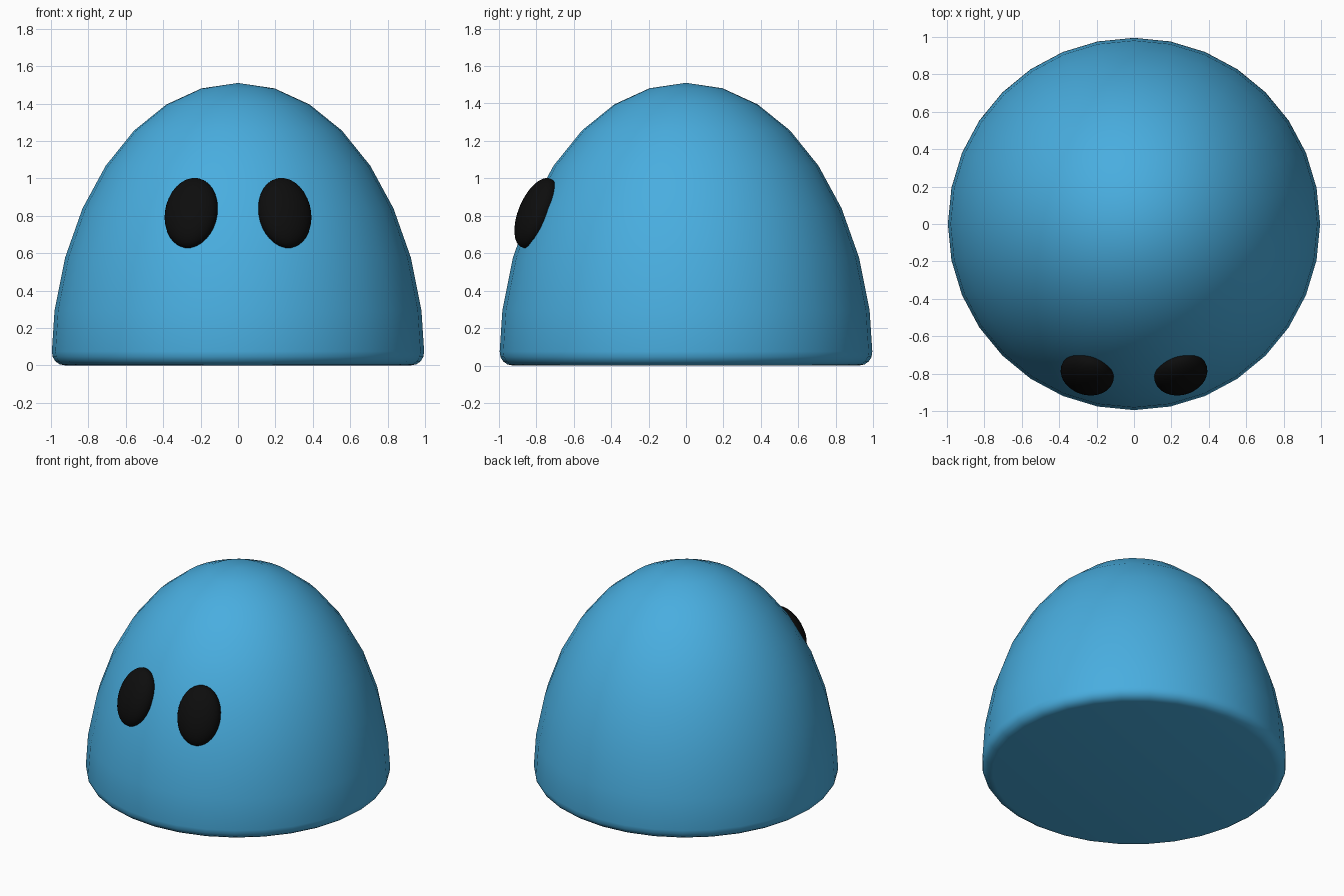
import bpy
import bmesh
from math import radians
from mathutils import Matrix

cube = bpy.data.objects.get("Cube")
if cube:
    bpy.data.objects.remove(cube, do_unlink=True)


def material(name, rgb):
    mat = bpy.data.materials.new(name)
    mat.use_nodes = True
    mat.diffuse_color = (*rgb, 1)
    mat.node_tree.nodes["Principled BSDF"].inputs["Base Color"].default_value = (*rgb, 1)
    return mat


def add_object(name, bm, mat):
    bmesh.ops.recalc_face_normals(bm, faces=bm.faces)
    mesh = bpy.data.meshes.new(name)
    bm.to_mesh(mesh)
    bm.free()
    mesh.shade_smooth()
    mesh.materials.append(mat)
    obj = bpy.data.objects.new(name, mesh)
    bpy.context.collection.objects.link(obj)
    return obj


def sphere():
    bm = bmesh.new()
    bmesh.ops.create_uvsphere(bm, u_segments=32, v_segments=16, radius=1)
    return bm


blue = material("sky_blue", (0.066, 0.42, 0.74))
black = material("black", (0.004, 0.004, 0.004))

# Body: tall half sphere with a flat base and a rounded rim
bm = sphere()
bmesh.ops.bisect_plane(bm, geom=bm.verts[:] + bm.edges[:] + bm.faces[:], dist=0.001,
                       plane_co=(0, 0, 0), plane_no=(0, 0, 1), clear_inner=True)
rim = [e for e in bm.edges if e.is_boundary]
bmesh.ops.contextual_create(bm, geom=rim)
bmesh.ops.transform(bm, matrix=Matrix.Diagonal((1, 1, 1.51, 1)), verts=bm.verts)
bmesh.ops.bevel(bm, geom=rim, offset=0.075, offset_type='OFFSET', segments=4,
                profile=0.5, affect='EDGES')
add_object("body", bm, blue)

# Eyes: flattened ovals lying along the curved front
for name, side in (("left_eye", 1), ("right_eye", -1)):
    eye = add_object(name, sphere(), black)
    eye.scale = (0.145, 0.09, 0.2)
    eye.location = (0.25 * side, -0.8, 0.815)
    eye.rotation_euler = (radians(-23), 0, radians(17) * side)
